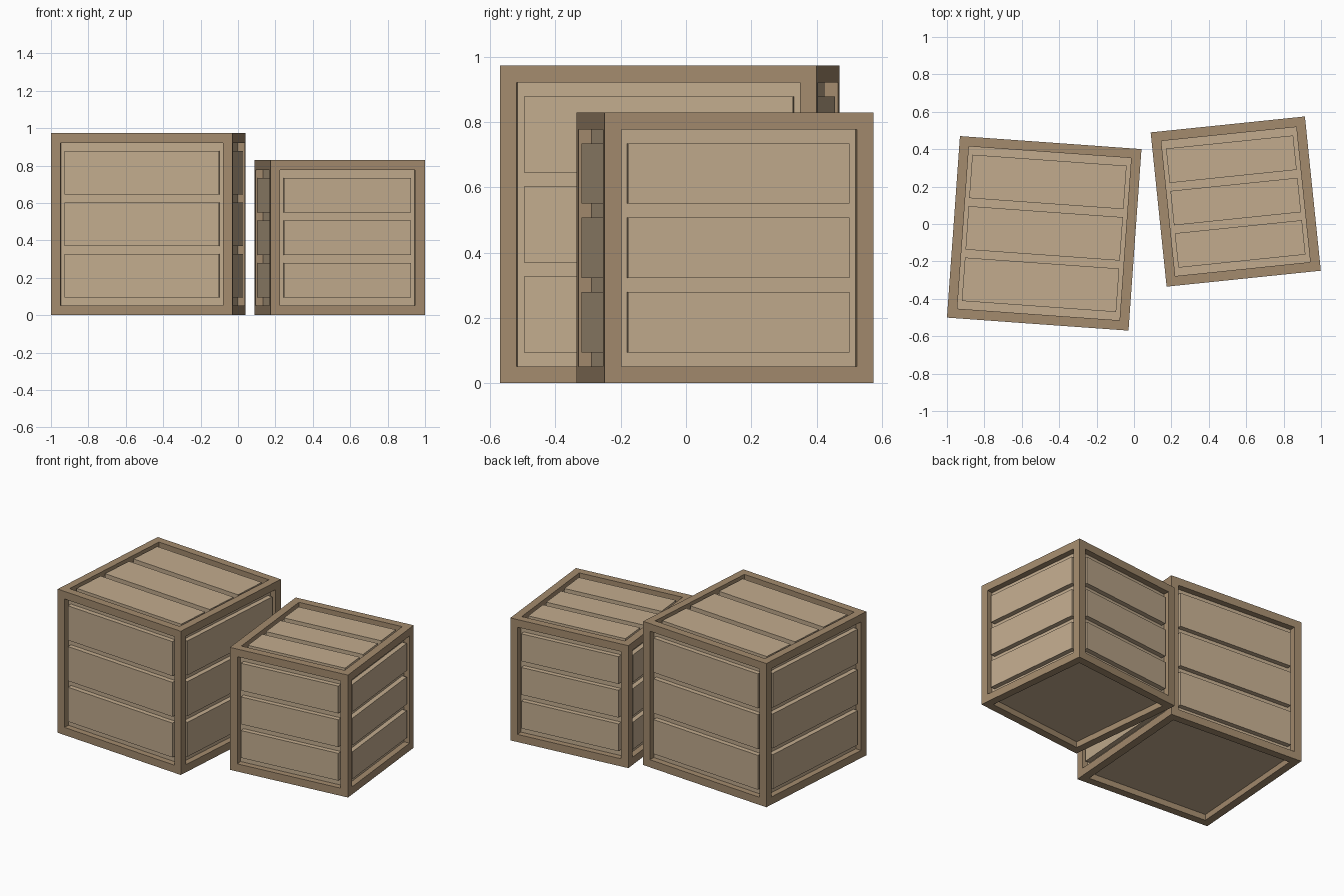
import bpy, bmesh
from math import radians, pi
from mathutils import Matrix, Vector

if "Cube" in bpy.data.objects:
    bpy.data.objects.remove(bpy.data.objects["Cube"])

FRAME, DEPTH, RECESS, GAP = 0.073, 0.04, 0.008, 0.043


def material(name, color):
    m = bpy.data.materials.new(name)
    m.diffuse_color = (*color, 1)
    m.use_nodes = True
    m.node_tree.nodes["Principled BSDF"].inputs["Base Color"].default_value = m.diffuse_color
    return m


frame_mat = material("frame_wood", (0.37, 0.26, 0.155))
plank_mat = material("plank_wood", (0.54, 0.41, 0.27))


def finish(bm, name, mats, matrix):
    me = bpy.data.meshes.new(name)
    bm.to_mesh(me)
    bm.free()
    for m in mats:
        me.materials.append(m)
    ob = bpy.data.objects.new(name, me)
    ob.matrix_world = matrix
    bpy.context.collection.objects.link(ob)


def crate(prefix, x, y, size, angle):
    place = Matrix.Translation((x, y, size / 2)) @ Matrix.Rotation(radians(angle), 4, 'Z')

    # Frame: cube with each face inset and pushed in, floors in plank wood
    bm = bmesh.new()
    bmesh.ops.create_cube(bm, size=size)
    panels = bm.faces[:]
    bmesh.ops.inset_individual(bm, faces=panels, thickness=FRAME)
    for f in bmesh.ops.extrude_discrete_faces(bm, faces=panels)["faces"]:
        f.normal_update()
        f.material_index = 1
        bmesh.ops.translate(bm, verts=f.verts[:], vec=-f.normal * DEPTH)
    bmesh.ops.recalc_face_normals(bm, faces=bm.faces[:])
    finish(bm, prefix + "_frame", [frame_mat, plank_mat], place)

    # Planks: three on each side and on the lid, the bottom stays plain
    bm = bmesh.new()
    opening = size - 2 * FRAME
    pitch = opening / 3
    thick = DEPTH - RECESS
    depth_pos = size / 2 - RECESS - thick / 2
    turns = [Matrix.Rotation(i * pi / 2, 4, 'Z') for i in range(4)]
    turns.append(Matrix.Rotation(-pi / 2, 4, 'X'))
    for turn in turns:
        for k in (-1, 0, 1):
            box = (Matrix.Translation(Vector((0, -depth_pos, k * pitch)))
                   @ Matrix.Diagonal((opening, thick, pitch - GAP, 1)))
            bmesh.ops.create_cube(bm, size=1, matrix=turn @ box)
    finish(bm, prefix + "_planks", [plank_mat], place)


crate("large_crate", -0.48, -0.05, 0.973, -4.1)
crate("small_crate", 0.544, 0.12, 0.829, 5.9)
